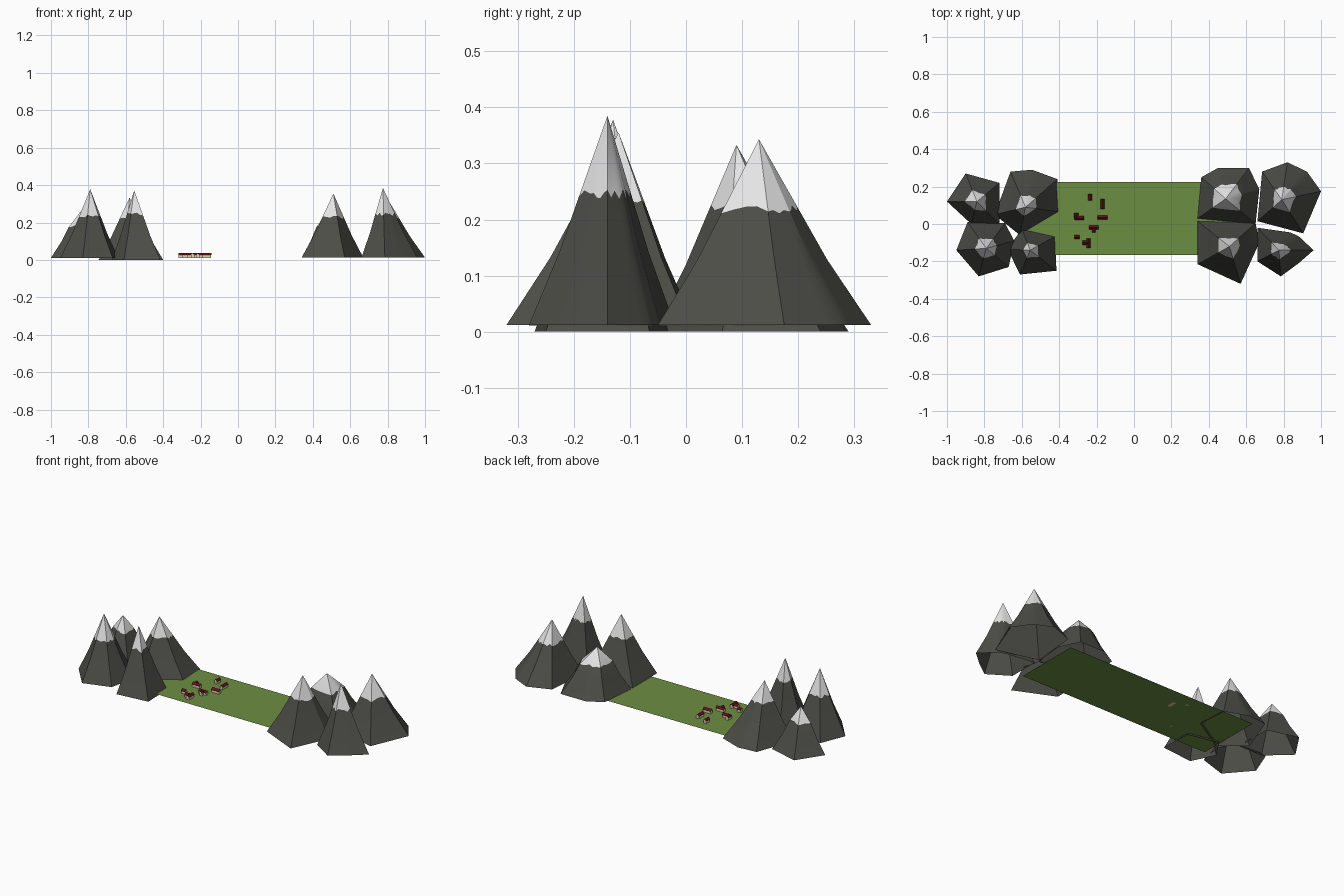
import bpy, bmesh, math, random
from mathutils import Vector

if "Cube" in bpy.data.objects:
    bpy.data.objects.remove(bpy.data.objects["Cube"])

random.seed(4)


def material(name, rgb):
    m = bpy.data.materials.new(name)
    m.diffuse_color = (*rgb, 1)
    m.use_nodes = True
    m.node_tree.nodes["Principled BSDF"].inputs["Base Color"].default_value = m.diffuse_color
    return m


ROCK = material("dark rock", (0.075, 0.075, 0.065))
SNOW = material("snow", (0.80, 0.80, 0.80))
GRASS = material("grass green", (0.15, 0.27, 0.055))
WALL = material("cream wall", (0.72, 0.66, 0.45))
ROOF = material("dark red roof", (0.13, 0.006, 0.01))
GROUND_Z = 0.011


def finish(bm, name, mats):
    bmesh.ops.recalc_face_normals(bm, faces=bm.faces)
    mesh = bpy.data.meshes.new(name)
    bm.to_mesh(mesh)
    bm.free()
    for m in mats:
        mesh.materials.append(m)
    obj = bpy.data.objects.new(name, mesh)
    bpy.context.collection.objects.link(obj)
    return obj


def mountain(name, peak, outline, base, snow_z, low=0.61, high=0.31):
    """Irregular cone, open below: outline shrinks to the peak, jagged snow line."""
    px, py, pz = peak
    profile = [(0, 1), (0.35, low), (0.67, high), (1, 0)]

    def radius(t):
        for (t0, r0), (t1, r1) in zip(profile, profile[1:]):
            if t <= t1:
                return r0 + (r1 - r0) * (t - t0) / (t1 - t0)
        return 0

    # split each outline edge so the snow line can zigzag
    rim = []
    for a, b in zip(outline, outline[1:] + outline[:1]):
        rim += [Vector(a).lerp(Vector(b), k / 4) for k in range(4)]
    snow_t = (snow_z - base) / (pz - base)
    levels = sorted([0, 0.35, 0.67, snow_t])
    if abs(snow_t - 0.67) < 0.06:
        levels = [0, 0.35, snow_t]
    bm = bmesh.new()
    rings = []
    for t in levels:
        ring = []
        for p in rim:
            tt = t + (random.uniform(-0.022, 0.022) if t == snow_t else 0)
            r = radius(tt)
            ring.append(bm.verts.new((px + (p.x - px) * r, py + (p.y - py) * r,
                                      base + tt * (pz - base))))
        rings.append(ring)
    tip = bm.verts.new(peak)
    n = len(rim)
    for i, t in enumerate(levels):
        for k in range(n):
            j = (k + 1) % n
            if i + 1 < len(levels):
                f = bm.faces.new((rings[i][k], rings[i][j], rings[i + 1][j], rings[i + 1][k]))
            else:
                f = bm.faces.new((rings[i][k], rings[i][j], tip))
            f.material_index = 1 if t >= snow_t else 0
    obj = finish(bm, name, [ROCK, SNOW])
    bpy.ops.object.select_all(action='DESELECT')
    obj.select_set(True)
    bpy.context.view_layer.objects.active = obj
    bpy.ops.object.shade_smooth_by_angle(angle=math.radians(25))


# left mountain group
mountain("left_back_outer_mountain", (-0.84, 0.12, 0.26),
         [(-1, .12), (-.90, .27), (-.72, .22), (-.72, 0), (-.87, 0)], 0.011, 0.18, 0.65, 0.40)
mountain("left_back_inner_mountain", (-0.58, 0.09, 0.333),
         [(-.66, .28), (-.545, .29), (-.41, .24), (-.40, .065), (-.61, -.06), (-.745, .05)],
         0.0, 0.22)
mountain("left_front_outer_mountain", (-0.79, -0.13, 0.378),
         [(-.95, -.14), (-.89, .01), (-.69, .005), (-.64, -.09), (-.67, -.23), (-.83, -.28)],
         0.011, 0.235)
mountain("left_front_inner_mountain", (-0.555, -0.14, 0.372),
         [(-.675, -.135), (-.6, -.025), (-.42, -.065), (-.415, -.25), (-.61, -.27)],
         0.0, 0.245)

# right mountain group
mountain("right_back_inner_mountain", (0.49, 0.135, 0.264),
         [(.36, .25), (.45, .30), (.615, .30), (.67, .185), (.65, 0), (.34, .03)],
         0.012, 0.18, 0.68, 0.46)
mountain("right_back_outer_mountain", (0.79, 0.13, 0.343),
         [(.685, .28), (.82, .33), (.925, .28), (1, .175), (.905, -.05), (.66, .015)],
         0.012, 0.218)
mountain("right_front_inner_mountain", (0.51, -0.12, 0.355),
         [(.34, .015), (.65, .005), (.67, -.10), (.57, -.32), (.34, -.215)], 0.012, 0.228)
mountain("right_front_outer_mountain", (0.775, -0.14, 0.385),
         [(.66, -.02), (.835, -.045), (.88, -.065), (.96, -.14), (.88, -.21), (.785, -.28),
          (.66, -.20)], 0.012, 0.245)

# valley floor between the groups
bm = bmesh.new()
bm.faces.new([bm.verts.new((x, y, GROUND_Z)) for x, y in
              ((-.62, -.165), (.62, -.165), (.62, .225), (-.62, .225))])
finish(bm, "valley_floor", [GRASS])


def prism(name, profile, length, center, along_x, mat):
    """Extrude a (width, height) profile along x or y."""
    bm = bmesh.new()
    ends = []
    for s in (-length / 2, length / 2):
        ends.append([bm.verts.new((center[0] + (s if along_x else w),
                                   center[1] + (w if along_x else s), GROUND_Z + h))
                     for w, h in profile])
    n = len(profile)
    bm.faces.new(ends[0])
    bm.faces.new(ends[1])
    for k in range(n):
        j = (k + 1) % n
        bm.faces.new((ends[0][k], ends[0][j], ends[1][j], ends[1][k]))
    finish(bm, name, [mat])


def house(i, x, y, sx, sy):
    along_x = sx >= sy
    length, w = (sx, sy / 2) if along_x else (sy, sx / 2)
    v = w * 0.85
    prism(f"house_walls_{i}", [(-v, 0), (v, 0), (v, .015), (0, .024), (-v, .015)],
          length * 0.94, (x, y), along_x, WALL)
    prism(f"house_roof_{i}", [(-w, .014), (0, .024), (w, .014), (w, .016), (0, .027), (-w, .016)],
          length, (x, y), along_x, ROOF)


# village: x, y, size x, size y (some houses have a side wing)
for i, h in enumerate([(-.235, .143, .022, .036), (-.168, .107, .022, .052),
                       (-.293, .033, .052, .022), (-.309, .045, .022, .026),
                       (-.168, .035, .052, .022), (-.215, -.019, .052, .022),
                       (-.215, -.034, .020, .022), (-.305, -.070, .026, .022),
                       (-.258, -.100, .034, .022), (-.243, -.103, .022, .050)], 1):
    house(i, *h)
